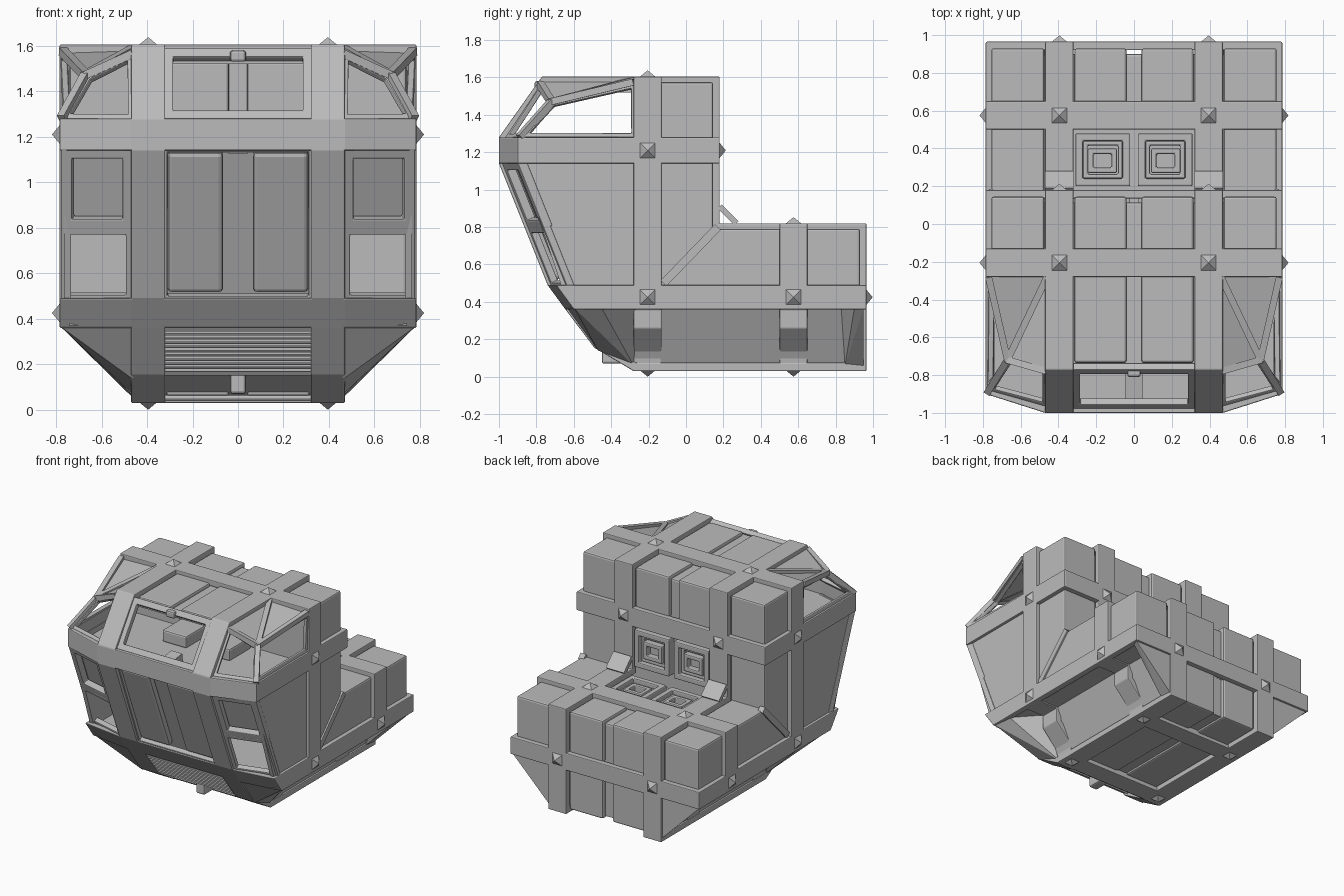
import bpy, bmesh
from mathutils import Vector

old = bpy.data.objects.get("Cube")
if old:
    bpy.data.objects.remove(old, do_unlink=True)

grey = bpy.data.materials.new("plain_grey")
grey.use_nodes = True
COLOUR = (0.5, 0.5, 0.5, 1)
grey.diffuse_color = COLOUR
grey.node_tree.nodes["Principled BSDF"].inputs["Base Color"].default_value = COLOUR


def finish(name, bm, mirror, bevel):
    bmesh.ops.recalc_face_normals(bm, faces=bm.faces)
    me = bpy.data.meshes.new(name)
    bm.to_mesh(me)
    bm.free()
    me.materials.append(grey)
    ob = bpy.data.objects.new(name, me)
    bpy.context.collection.objects.link(ob)
    if bevel:
        mod = ob.modifiers.new("bevel", "BEVEL")
        mod.width, mod.segments, mod.limit_method = bevel, 2, "ANGLE"
    if mirror:
        mod = ob.modifiers.new("mirror", "MIRROR")
        mod.use_mirror_merge = False
    return ob


def newell(pts):
    n = Vector()
    for i, p in enumerate(pts):
        n += p.cross(pts[(i + 1) % len(pts)])
    return n.normalized()


def ring(name, pts, width, depth, mirror=False, bevel=0.006):
    """Closed frame: outline inset by width, pushed back by depth."""
    pts = [Vector(p) for p in pts]
    n, k = newell(pts), len(pts)
    inner = []
    for i, p in enumerate(pts):
        a = n.cross((p - pts[i - 1]).normalized())
        b = n.cross((pts[(i + 1) % k] - p).normalized())
        inner.append(p + (a + b) / (1 + a.dot(b)) * width)
    bm = bmesh.new()
    loops = [[bm.verts.new(p - n * d) for p in loop]
             for d in (0, depth) for loop in (pts, inner)]
    o, i_, ob, ib = loops
    for j in range(k):
        m = (j + 1) % k
        for a, b in ((o, i_), (i_, ib), (ib, ob), (ob, o)):
            bm.faces.new((a[j], a[m], b[m], b[j]))
    return finish(name, bm, mirror, bevel)


def plate(name, pts, depth, mirror=False, bevel=0):
    pts = [Vector(p) for p in pts]
    n = newell(pts)
    return hull(name, pts + [p - n * depth for p in pts], mirror, bevel)


def hull(name, pts, mirror=False, bevel=0):
    bm = bmesh.new()
    for p in pts:
        bm.verts.new(p)
    res = bmesh.ops.convex_hull(bm, input=bm.verts)
    bmesh.ops.delete(bm, geom=[v for v in bm.verts if not v.link_faces], context="VERTS")
    bmesh.ops.dissolve_limit(bm, angle_limit=0.02, verts=bm.verts, edges=bm.edges)
    return finish(name, bm, mirror, bevel)


def box(name, x, y, z, mirror=False, bevel=0.012):
    return hull(name, [(a, b, c) for a in x for b in y for c in z], mirror, bevel)


def bar(name, p, q, w, mirror=True):
    p, q = Vector(p), Vector(q)
    d = (q - p).normalized()
    s = d.cross(Vector((0, 0, 1))).normalized() * w
    t = d.cross(s)
    return hull(name, [e + u for e in (p, q) for u in (s + t, s - t, -s + t, -s - t)], mirror)


def stud(name, pos, axis):
    """Four-sided pyramid pointing along axis."""
    pos, axis = Vector(pos), Vector(axis)
    u = Vector((axis.y, axis.z, axis.x)) * 0.04
    v = axis.cross(u)
    return hull(name, [pos + a * u + b * v for a in (-1, 1) for b in (-1, 1)] + [pos + axis * 0.033], True)


def both(pts):
    """Right half of an outline, completed with its mirrored left half."""
    return pts + [(-p[0],) + p[1:] for p in reversed(pts)]


IN, OUT = (0.04, 0.315), (0.475, 0.755)   # crate columns
CAB, REAR = (-0.28, -0.13), (0.5, 0.65)   # cross strap positions

# Lengthwise straps
side = [(-.28, .03), (.965, .03), (.965, .82), (.18, .82), (.18, 1.605), (-.77, 1.605),
        (-1, 1.28), (-1, 1.14), (-.74, .49), (-.645, .36), (-.49, .155)]
ring("long_strap", [(.47, y, z) for y, z in side], .045, .15, True)

# Cross straps
for name, (y0, y1), top in (("cabin_strap", CAB, 1.605), ("rear_strap", REAR, .82)):
    half = [(.46, .03), (.47, .12), (.6, .26), (.6, .36), (.785, .36), (.785, top)]
    ring(name, both([(x, y0, z) for x, z in half]), .045, y1 - y0)

# Horizontal belts
ring("upper_belt", both([(.47, -1, 1.28), (.785, -.9, 1.28), (.785, .18, 1.28)])[::-1][::-1], .045, .14)
belt = ring("lower_belt", both([(.47, -.645, .49), (.785, -.6, .49), (.785, .965, .49)]), .045, .13)
for v in belt.data.vertices:
    if v.co.y < -.4 and v.co.z > .45:
        v.co.y -= .095

# Solid cores
box("cabin_core", (-.74, .74), (-.22, .115), (.4, 1.55))
box("rear_core", (-.74, .74), (-.2, .9), (.37, .72))
box("rear_block", (-.74, .74), (.52, .9), (.37, .765))
box("cabin_floor", (-.74, .74), (-.62, -.1), (.37, .47), bevel=0)
hull("belly", [(s * x, y, z) for s in (-1, 1) for y in (-.28, .9)
               for x, z in ((.59, .37), (.455, .07))])

# Crates between the straps
for x in (IN, OUT):
    box("roof_crate", x, (-.14, .145), (1.27, 1.575), True)
    box("tail_crate", x, (.64, .93), (.48, .79), True)
box("cabin_side_crate", OUT, (-.14, .145), (.48, 1.15), True)
box("deck_crate", OUT, (.05, .51), (.48, .79), True)
box("tail_lower_crate", IN, (.6, .93), (.055, .37), True)
box("belly_panel", IN, (-.13, .5), (.055, .1), True)
box("belly_front_panel", IN, (-.3, .5), (.06, .1), True)
box("front_roof", (-.33, .33), (-.76, -.2), (1.52, 1.555), bevel=0)
box("front_roof_panel", IN, (-.735, -.27), (1.53, 1.58), True)
box("cabin_wall_panel", IN, (-.25, -.2), (1.2, 1.53), True)
bar("side_brace", (.745, -.12, .5), (.745, .17, .8), .022)
plate("strap_gusset", [(.47, .17, .9), (.32, .17, .9), (.32, .26, .81), (.47, .26, .81)], .03, True)

# Nested frames in the rear well, on the wall and on the deck
for wall in (True, False):
    def at(x, s, d):
        return (x, .175 - d, .83 + s) if wall else (x, .19 + s, .79 - d)
    for x0, x1, s0, s1, d, w in ((.02, .31, .01, .29, 0, .04), (.06, .27, .05, .25, .03, .025),
                                 (.09, .245, .08, .21, .015, .03)):
        pts = [at(x0, s0, d), at(x1, s0, d), at(x1, s1, d), at(x0, s1, d)]
        ring("hatch_frame", pts[::-1] if wall else pts, w, .07, True, .008)

# Cabin flanks and cockpit floor
plate("flank", [(.765, y, z) for y, z in ((-.2, 1.2), (-.89, 1.2), (-.87, 1.1), (-.655, .45), (-.2, .45))],
      .03, True)
plate("cockpit_floor", both([(.46, -.96, 1.16), (.76, -.87, 1.16), (.76, -.2, 1.16)]), .03)
box("cockpit_seat", (.08, .28), (-.5, -.24), (1.16, 1.25), True)
bar("console", (0, -.93, 1.17), (0, -.72, 1.2), .045, False)

# Windshield and corner windows
NODE = (.67, -.72, 1.47)
ring("windshield_frame", [(-.33, -.98, 1.28), (.33, -.98, 1.28), (.33, -.77, 1.59), (-.33, -.77, 1.59)],
     .045, .04)
box("windshield_tab", (-.035, .035), (-.81, -.77), (1.53, 1.58))
ring("corner_window", [(.46, -.97, 1.28), (.775, -.88, 1.28), NODE, (.46, -.775, 1.57)], .028, .03, True)
ring("side_window", [(.775, -.88, 1.28), (.775, -.27, 1.28), (.775, -.27, 1.57), NODE], .025, .03, True)
plate("inner_roof_corner", [NODE, (.46, -.27, 1.58), (.46, -.77, 1.58)], .02, True)
plate("outer_roof_corner", [NODE, (.77, -.27, 1.57), (.46, -.27, 1.58)], .02, True)
for end in ((.46, -.28, 1.585), (.77, -.28, 1.575), (.775, -.89, 1.28), (.46, -.78, 1.565)):
    bar("window_strut", NODE, end, .018)


def face(x, z, back=0):
    """Point on the sloped nose, with the outer corners swept back."""
    sweep = max(0, x - .47) * .28
    return (x, -.985 + (1.14 - z) * .4 + sweep + back, z)


def face_quad(x0, x1, z0, z1, back=0):
    return [face(x0, z0, back), face(x1, z0, back), face(x1, z1, back), face(x0, z1, back)]


# Nose corner frames: closed niche above, open window below
ring("upper_niche", face_quad(.46, .78, .79, 1.15), .05, .05, True)
plate("niche_back", face_quad(.47, .75, .78, 1.14, .07), .01, True)
ring("lower_window", face_quad(.46, .78, .47, .8), .035, .04, True)

# Nose centre panels
plate("nose_back", [(-.33, -.91, 1.15), (-.33, -.645, .47), (.33, -.645, .47), (.33, -.91, 1.15)], .02)
plate("nose_panel", face_quad(.065, .31, .51, 1.13, .02), .05, True, .02)
ring("nose_rim", [(-.33, -.975, 1.15), (-.33, -.72, .48), (.33, -.72, .48), (.33, -.975, 1.15)], .02, .04)

# Grille and chin
plate("grille_back", [(-.33, -.61, .37), (-.33, -.455, .15), (.33, -.455, .15), (.33, -.61, .37)], .05)
for i in range(10):
    t = (i + .5) / 10
    y, z = -.63 + .145 * t, .35 - .185 * t
    box("grille_slat", (-.325, .325), (y, y + .04), (z - .006, z + .006), bevel=0)
plate("chin", [(-.33, -.45, .165), (-.33, -.26, .055), (.33, -.26, .055), (.33, -.45, .165)], .06)
box("chin_tow_block", (-.035, .035), (-.45, -.33), (.07, .16))
box("chin_lip", (-.33, .33), (-.3, -.24), (.04, .065))

# Flared fairings under the lower belt
hull("front_fairing", [(.46, -.635, .365), (.78, -.595, .365), (.56, -.5, .25), (.47, -.47, .14),
                       (.46, -.47, .14), (.59, -.26, .365), (.455, -.28, .06), (.76, -.45, .365)], True)
hull("rear_fairing", [(.46, .95, .365), (.78, .95, .365), (.56, .95, .25), (.47, .95, .13), (.46, .95, .05),
                      (.59, .83, .365), (.46, .85, .06), (.76, .9, .365)], True)

# Pyramid studs where straps cross
for y, top in ((-.205, 1.605), (.575, .82)):
    stud("top_stud", (.395, y, top), (0, 0, 1))
    stud("bottom_stud", (.395, y, .033), (0, 0, -1))
    stud("side_stud", (.785, y, .425), (1, 0, 0))
stud("side_stud", (.785, -.205, 1.21), (1, 0, 0))
stud("back_stud", (.395, .18, 1.21), (0, 1, 0))
stud("back_stud", (.395, .965, .425), (0, 1, 0))
